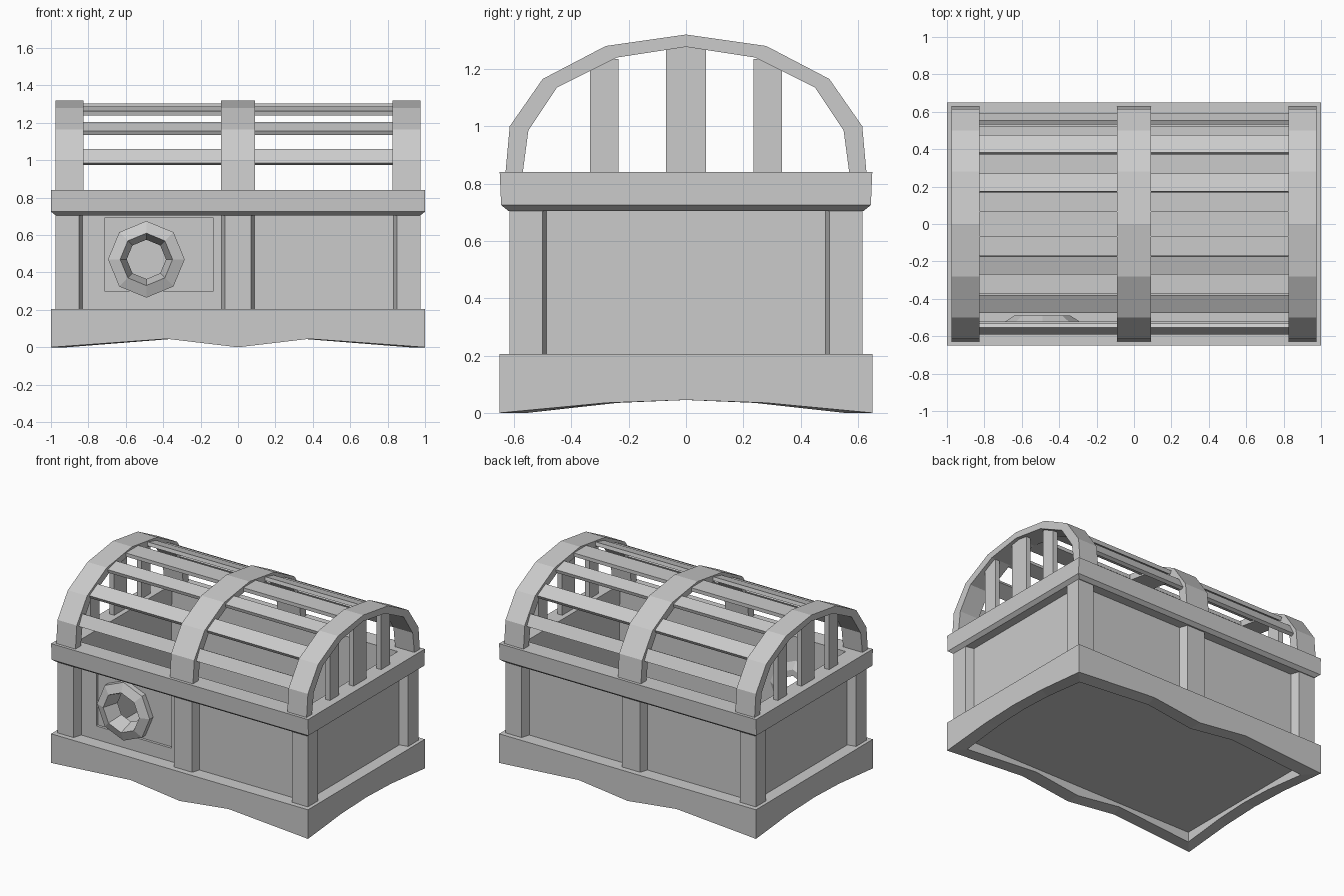
import bpy, bmesh, math
from mathutils import Vector

if "Cube" in bpy.data.objects:
    bpy.data.objects.remove(bpy.data.objects["Cube"])

grey = bpy.data.materials.new("plain_grey")
grey.use_nodes = True
grey.diffuse_color = (0.6, 0.6, 0.6, 1)
grey.node_tree.nodes["Principled BSDF"].inputs["Base Color"].default_value = (0.6, 0.6, 0.6, 1)


def loft(name, loops, closed=True):
    """Skin equal-length loops of points; join last to first, or cap both ends."""
    bm = bmesh.new()
    rows = [[bm.verts.new(p) for p in loop] for loop in loops]
    pairs = list(zip(rows, rows[1:]))
    if closed:
        pairs.append((rows[-1], rows[0]))
    else:
        bm.faces.new(rows[0])
        bm.faces.new(rows[-1])
    for a, b in pairs:
        for i in range(len(a)):
            j = (i + 1) % len(a)
            bm.faces.new((a[i], a[j], b[j], b[i]))
    bmesh.ops.recalc_face_normals(bm, faces=bm.faces)
    mesh = bpy.data.meshes.new(name)
    bm.to_mesh(mesh)
    bm.free()
    mesh.materials.append(grey)
    obj = bpy.data.objects.new(name, mesh)
    bpy.context.scene.collection.objects.link(obj)
    return obj


def rect(hx, hy, z):
    return [(-hx, -hy, z), (hx, -hy, z), (hx, hy, z), (-hx, hy, z)]


def box(name, x0, x1, y0, y1, z0, z1):
    corners = [(x0, y0), (x1, y0), (x1, y1), (x0, y1)]
    return loft(name, [[(x, y, z) for x, y in corners] for z in (z0, z1)], False)


def along_x(name, yz, x0, x1):
    return loft(name, [[(x, y, z) for y, z in yz] for x in (x0, x1)], False)


def post(name, xy):
    return loft(name, [[(x, y, z) for x, y in xy] for z in (0.19, 0.715)], False)


def octagon(cx, cz, r, y):
    return [(cx + r * math.cos(i * math.pi / 4), y, cz + r * math.sin(i * math.pi / 4))
            for i in range(8)]


def cut(target, cutter):
    mod = target.modifiers.new("cut", "BOOLEAN")
    mod.operation = "DIFFERENCE"
    mod.solver = "EXACT"
    mod.object = cutter
    cutter.hide_render = True
    bpy.context.view_layer.objects.active = target
    bpy.ops.object.modifier_apply(modifier=mod.name)
    bpy.data.objects.remove(cutter)


# Base skirt with a scalloped lower edge
long_wave = [(-1, 0), (-0.38, 0.045), (0, 0), (0.38, 0.045)]
short_wave = [(-1, 0), (-0.43, 0.035), (0, 0.045), (0.43, 0.035)]
outline = [(u, -1, z) for u, z in long_wave] + [(1, v, z) for v, z in short_wave]
outline += [(-u, -v, z) for u, v, z in outline]


def skirt_loop(hx, hy, top=None):
    return [(u * hx, v * hy, z if top is None else top) for u, v, z in outline]


loft("base_skirt", [skirt_loop(1, 0.65), skirt_loop(1, 0.65, 0.205),
                    skirt_loop(0.914, 0.554, 0.205), skirt_loop(0.914, 0.554)])
box("floor", -0.916, 0.916, -0.556, 0.556, 0.07, 0.09)

# Hollow body walls, with a recess and a round opening in the front
walls = loft("body_walls", [rect(0.915, 0.555, 0.08), rect(0.915, 0.555, 0.72),
                            rect(0.882, 0.522, 0.72), rect(0.882, 0.522, 0.08)])
cut(walls, box("recess_cutter", -0.715, -0.13, -0.7, -0.537, 0.3, 0.69))
CX, CZ = -0.49, 0.47
cut(walls, loft("hole_cutter", [octagon(CX, CZ, 0.12, y) for y in (-0.7, -0.4)], False))

# Octagonal funnel ring around the opening
ring_profile = [(0.205, -0.525), (0.205, -0.575), (0.14, -0.6), (0.105, -0.49), (0.15, -0.49)]
loft("port_ring", [octagon(CX, CZ, r, y) for r, y in ring_profile])

# Corner posts and middle posts with sloped inner sides
corner = [(0.975, 0.615), (0.85, 0.615), (0.83, 0.55), (0.83, 0.54),
          (0.9, 0.54), (0.9, 0.485), (0.91, 0.485), (0.975, 0.5)]
middle = [(-0.07, 0.61), (0.07, 0.61), (0.09, 0.55), (-0.09, 0.55)]
for sy, end in ((-1, "front"), (1, "back")):
    post(end + "_middle_post", [(x, y * sy) for x, y in middle])
    for sx, side in ((-1, "right"), (1, "left")):
        post(f"{end}_{side}_corner_post", [(x * sx, y * sy) for x, y in corner])

# Rim on top of the body
loft("rim", [rect(1, 0.65, 0.84), rect(1, 0.645, 0.725), rect(0.975, 0.62, 0.705),
             rect(0.88, 0.52, 0.705), rect(0.88, 0.52, 0.84)])

# Lid arches
outer = [(0.63, 0.835), (0.615, 1.0), (0.5, 1.165), (0.28, 1.28), (0, 1.32)]
inner = [(0.57, 0.835), (0.55, 0.985), (0.45, 1.135), (0.24, 1.24), (0, 1.277)]


def mirrored(half):
    return half + [(-y, z) for y, z in reversed(half[:-1])]


arch = mirrored(outer) + mirrored(inner)[::-1]
for name, x0, x1 in (("right", -0.975, -0.825), ("middle", -0.09, 0.09), ("left", 0.825, 0.975)):
    along_x(name + "_lid_arch", arch, x0, x1)

# Long lid slats
slats = [((0.592, 0.985), (0.553, 1.06)), ((0.475, 1.157), (0.383, 1.205)),
         ((0.27, 1.262), (0.175, 1.287)), ((0.07, 1.303), (-0.07, 1.303))]
for i, (a, b) in enumerate(slats):
    a, b = Vector(a), Vector(b)
    d = (b - a).normalized()
    inward = Vector((-d.y, d.x)) * 0.025
    if inward.y > 0:
        inward = -inward
    section = [a, b, b + inward, a + inward]
    for s, side in ((-1, "front"), (1, "back")):
        if i == 3 and s == 1:
            continue
        along_x(f"{side}_lid_slat_{i + 1}", [(p.x * s, p.y) for p in section], -0.83, 0.83)

# Upright slats closing the lid ends
for sx, side in ((-1, "right"), (1, "left")):
    x0, x1 = sorted((sx * 0.915, sx * 0.95))
    for y, half, top in ((-0.285, 0.05, 1.235), (0, 0.07, 1.29), (0.285, 0.05, 1.235)):
        box(side + "_end_slat", x0, x1, y - half, y + half, 0.835, top)
